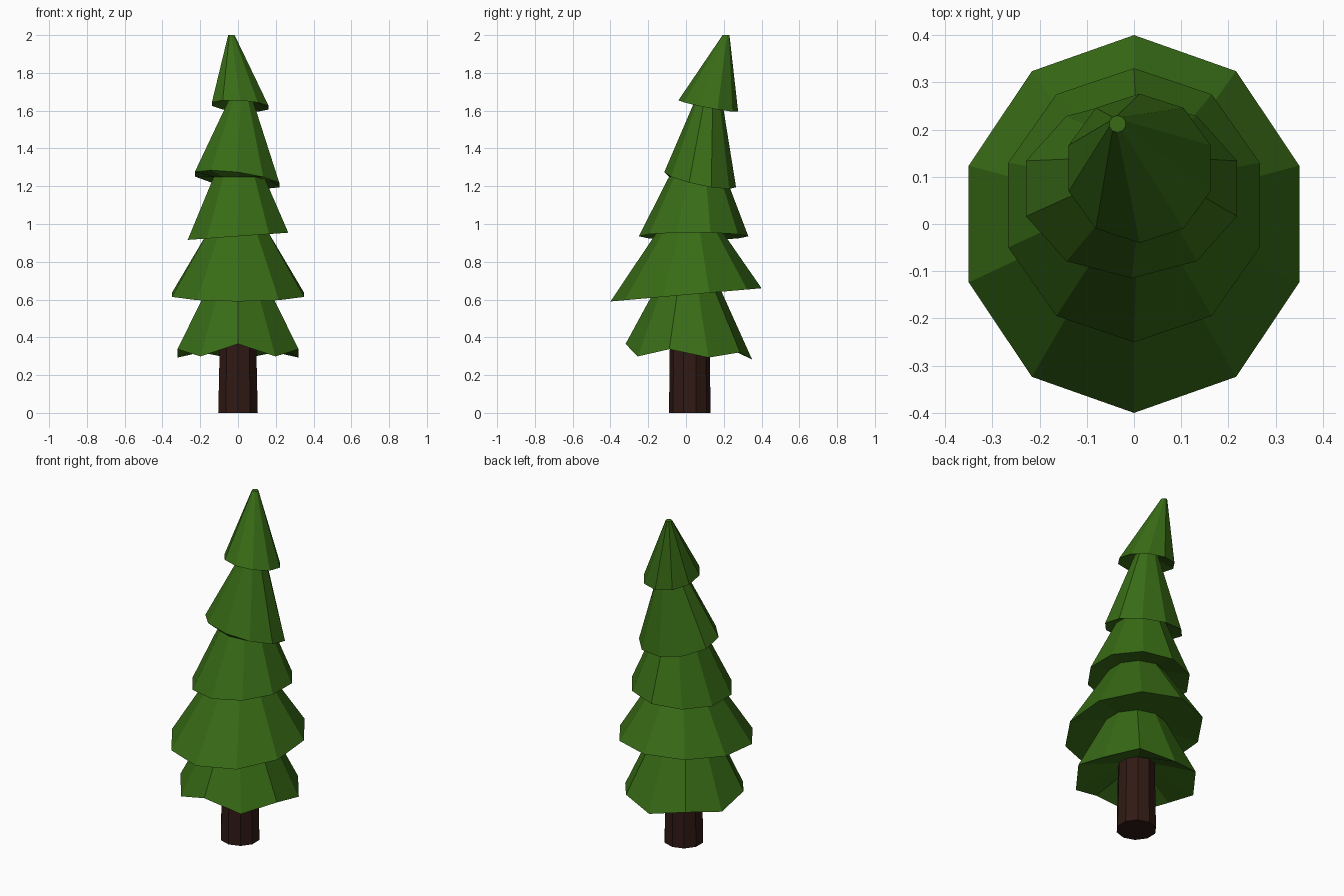
import bpy, bmesh, math

if "Cube" in bpy.data.objects:
    bpy.data.objects.remove(bpy.data.objects["Cube"])

N = 10


def material(name, color):
    m = bpy.data.materials.new(name)
    m.diffuse_color = (*color, 1)
    m.use_nodes = True
    m.node_tree.nodes["Principled BSDF"].inputs["Base Color"].default_value = m.diffuse_color
    return m


def ring(x, y, rx, ry, z, tilt_x=0, tilt_y=0, jag=0):
    """Decagon starting at the front; tilts lean it, jag zigzags its front half."""
    pts = []
    for i in range(N):
        a = math.tau * i / N - math.pi / 2
        c, s = math.cos(a), math.sin(a)
        zig = jag * (-1) ** i * max(-s, 0.5)
        pts.append((x + rx * c, y + ry * s, z + tilt_x * c + tilt_y * s + zig))
    return pts


def loft(name, rings, mat):
    """Skin consecutive rings and cap both ends."""
    bm = bmesh.new()
    loops = [[bm.verts.new(p) for p in r] for r in rings]
    for a, b in zip(loops, loops[1:]):
        for i in range(N):
            j = (i + 1) % N
            bm.faces.new((a[i], a[j], b[j], b[i]))
    bm.faces.new(loops[0][::-1])
    bm.faces.new(loops[-1])
    bmesh.ops.recalc_face_normals(bm, faces=bm.faces)
    me = bpy.data.meshes.new(name)
    bm.to_mesh(me)
    bm.free()
    me.materials.append(mat)
    ob = bpy.data.objects.new(name, me)
    bpy.context.collection.objects.link(ob)


green = material("needles", (0.04, 0.15, 0.008))
brown = material("bark", (0.03, 0.01, 0.007))

# Trunk
loft("trunk", [ring(0, 0.02, 0.11, 0.11, 0),
               ring(0, 0.02, 0.10, 0.105, 0.42)], brown)

# Foliage: tilted branch rims alternate with narrow necks, leaning backwards
loft("foliage", [
    ring(0, 0.02, 0.10, 0.105, 0.40),
    ring(0, 0.015, 0.337, 0.335, 0.315, 0, -0.015, 0.035),
    ring(0, 0.01, 0.17, 0.17, 0.66),
    ring(0, 0, 0.368, 0.40, 0.625, 0, 0.035),
    ring(0, 0.02, 0.16, 0.165, 0.97),
    ring(0, 0.04, 0.28, 0.29, 0.935, 0.02),
    ring(0.005, 0.06, 0.14, 0.15, 1.25),
    ring(-0.005, 0.075, 0.235, 0.19, 1.235, -0.03, -0.04),
    ring(0.015, 0.12, 0.065, 0.07, 1.66),
    ring(0.012, 0.118, 0.158, 0.158, 1.625, -0.01, -0.03),
    ring(-0.035, 0.212, 0.018, 0.018, 2.0),
], green)
